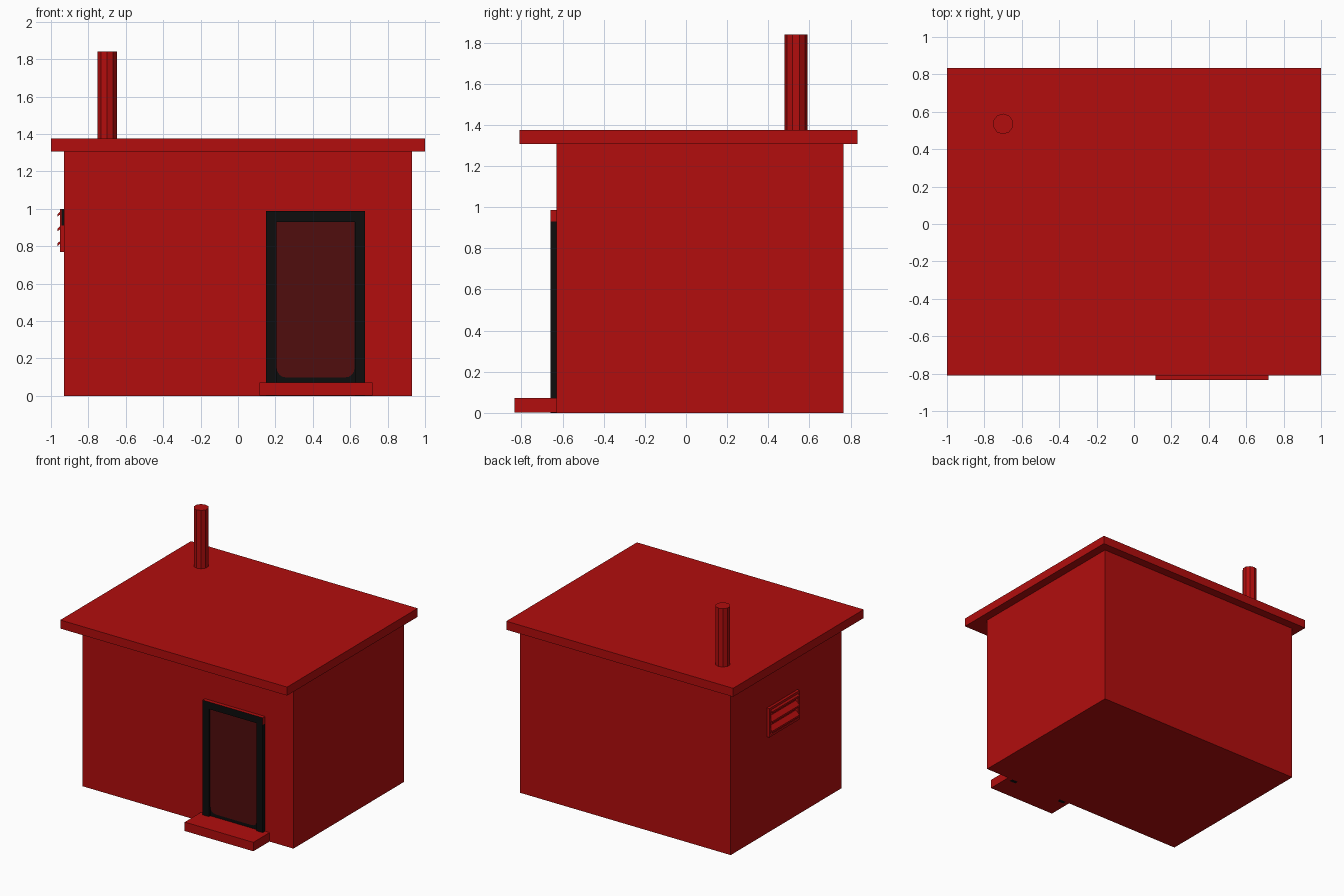
import bpy, bmesh, math

old = bpy.data.objects.get("Cube")
if old:
    bpy.data.objects.remove(old, do_unlink=True)


def material(name, color):
    m = bpy.data.materials.new(name)
    m.use_nodes = True
    m.diffuse_color = (*color, 1)
    m.node_tree.nodes["Principled BSDF"].inputs["Base Color"].default_value = (*color, 1)
    return m


red = material("red paint", (0.445, 0.004, 0.004))
black = material("black trim", (0.004, 0.004, 0.004))
glass = material("dark red glass", (0.08, 0.004, 0.004))


def finish(name, bm, *mats):
    bmesh.ops.recalc_face_normals(bm, faces=bm.faces)
    mesh = bpy.data.meshes.new(name)
    bm.to_mesh(mesh)
    bm.free()
    for m in mats:
        mesh.materials.append(m)
    ob = bpy.data.objects.new(name, mesh)
    bpy.context.collection.objects.link(ob)
    return ob


def box(name, x, y, z, *mats):
    """Box from (min, max) ranges."""
    bm = bmesh.new()
    bmesh.ops.create_cube(bm, size=1)
    for v in bm.verts:
        v.co = [r[0] + (c + 0.5) * (r[1] - r[0]) for c, r in zip(v.co, (x, y, z))]
    return finish(name, bm, *mats)


# Building shell
wall_y = -0.63
box("walls", (-0.93, 0.93), (wall_y, 0.765), (0, 1.31), red)
box("roof", (-1, 1), (-0.81, 0.835), (1.307, 1.375), red)
box("doorstep", (0.115, 0.72), (-0.835, wall_y), (0.001, 0.072), red)

# Chimney pipe
bm = bmesh.new()
bmesh.ops.create_cone(bm, cap_ends=True, segments=10, radius1=0.055, radius2=0.055, depth=0.48)
bmesh.ops.translate(bm, verts=bm.verts, vec=(-0.7, 0.535, 1.6))
finish("chimney_pipe", bm, red)

# Door frame
front_y = -0.66
box("left_door_jamb", (0.625, 0.68), (front_y, wall_y), (0, 0.93), black)
box("right_door_jamb", (0.15, 0.205), (front_y, wall_y), (0, 0.93), black)
lintel = box("door_lintel", (0.15, 0.68), (front_y, wall_y), (0.93, 0.987), red, black)
for f in lintel.data.polygons:
    f.material_index = int(f.normal.y < -0.5)
box("door_leaf", (0.205, 0.625), (-0.642, wall_y), (0.07, 0.93), black)

# Door pane with rounded lower corners
bm = bmesh.new()
r, left, right, low, high = 0.05, 0.207, 0.623, 0.098, 0.93
outline = [(right, high), (left, high)]
for cx, start in ((left + r, 180), (right - r, 270)):
    for i in range(5):
        a = math.radians(start + i * 22.5)
        outline.append((cx + r * math.cos(a), low + r + r * math.sin(a)))
pane = bm.faces.new([bm.verts.new((x, -0.646, z)) for x, z in outline])
side = bmesh.ops.extrude_face_region(bm, geom=[pane])
bmesh.ops.translate(bm, vec=(0, 0.006, 0),
                    verts=[g for g in side["geom"] if isinstance(g, bmesh.types.BMVert)])
finish("door_pane", bm, glass)

# Louvred vent on the right wall
vent_x = (-0.953, -0.93)
y0, y1, z0, z1, bar = -0.07, 0.31, 0.77, 1.0, 0.018
box("vent_front_bar", vent_x, (y0, y0 + bar), (z0, z1), red)
box("vent_back_bar", vent_x, (y1 - bar, y1), (z0, z1), red)
box("vent_bottom_bar", vent_x, (y0, y1), (z0, z0 + bar), red)
box("vent_top_bar", vent_x, (y0, y1), (z1 - bar, z1), red)
box("vent_side_plate", (-0.944, -0.93), (y0 - 0.003, y0), (0.91, z1), black)
for i in range(3):
    z = 0.808 + i * 0.078
    slat = box(f"vent_slat_{i + 1}", (-0.965, -0.932), (y0 + bar, y1 - bar),
               (z - 0.007, z + 0.007), red)
    # Tilt the slats down towards the outside
    for v in slat.data.vertices:
        if v.co.x > -0.94:
            v.co.z += 0.03
